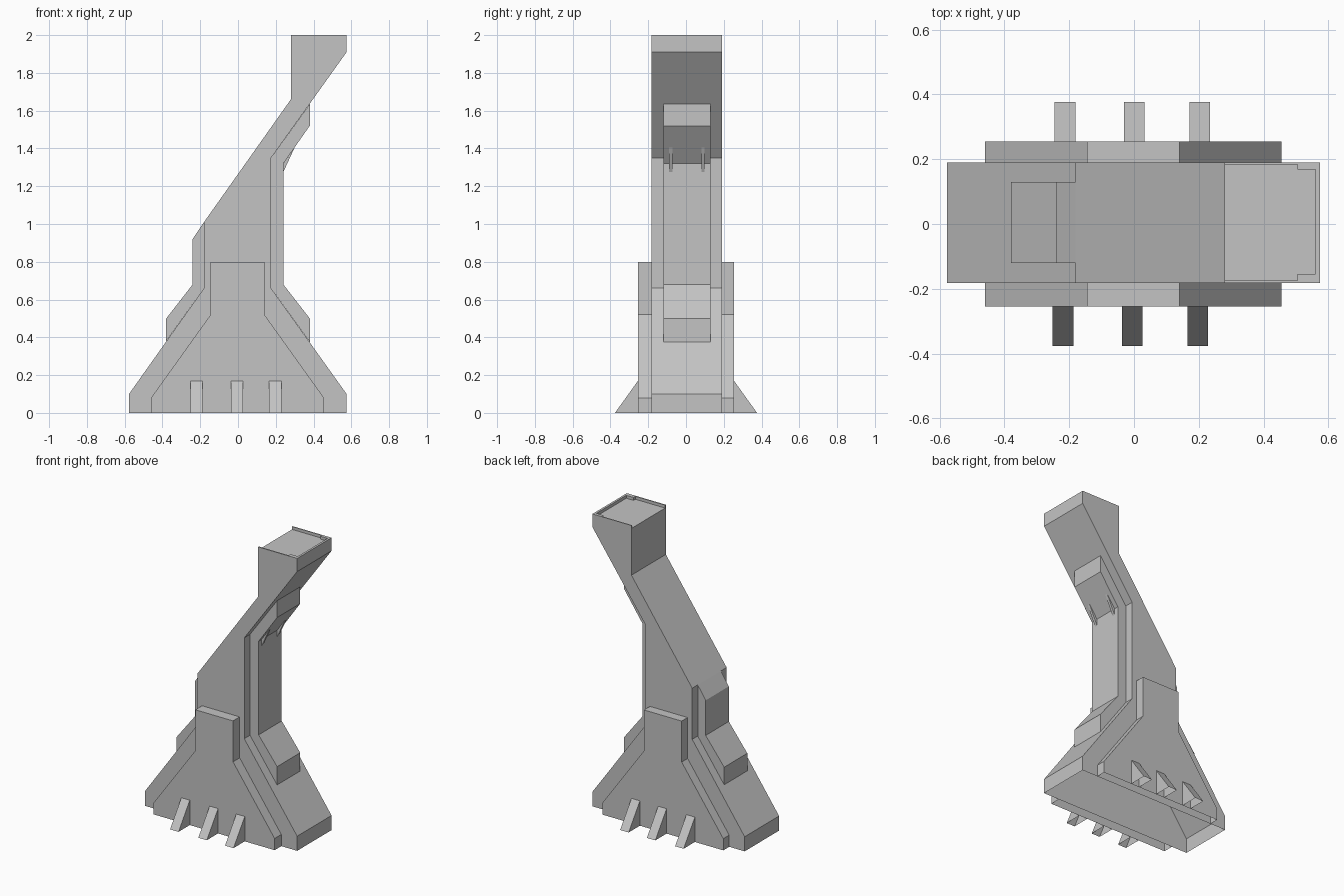
import bpy, bmesh

cube = bpy.data.objects.get("Cube")
if cube:
    bpy.data.objects.remove(cube, do_unlink=True)

grey = bpy.data.materials.new("stone grey")
grey.use_nodes = True
COLOUR = (0.55, 0.55, 0.55, 1)
grey.diffuse_color = COLOUR
grey.node_tree.nodes["Principled BSDF"].inputs["Base Color"].default_value = COLOUR


def extrude(name, profile, lo, hi, axis="y", open_sides=(), open_start=False):
    """Extrude a 2D profile along an axis, leaving the listed sides open."""
    place = {"x": lambda p, t: (t, p[0], p[1]),
             "y": lambda p, t: (p[0], t, p[1]),
             "z": lambda p, t: (p[0], p[1], t)}[axis]
    bm = bmesh.new()
    a = [bm.verts.new(place(p, lo)) for p in profile]
    b = [bm.verts.new(place(p, hi)) for p in profile]
    start = bm.faces.new(a)
    bm.faces.new(b[::-1])
    n = len(profile)
    sides = [bm.faces.new((a[i], b[i], b[(i + 1) % n], a[(i + 1) % n])) for i in range(n)]
    bmesh.ops.recalc_face_normals(bm, faces=bm.faces)
    removed = [sides[i] for i in open_sides] + ([start] if open_start else [])
    if removed:
        bmesh.ops.delete(bm, geom=removed, context="FACES_ONLY")
    mesh = bpy.data.meshes.new(name)
    bm.to_mesh(mesh)
    bm.free()
    mesh.materials.append(grey)
    obj = bpy.data.objects.new(name, mesh)
    bpy.context.collection.objects.link(obj)
    return obj


FRONT, BACK, FLOOR, TOP = -0.182, 0.19, 1.98, 2.0

# Leaning hollow pillar on a flared foot, open underneath
extrude("pillar", [(-0.577, 0), (0.575, 0), (0.575, 0.10), (0.175, 0.66), (0.175, 1.35),
                   (0.575, 1.91), (0.575, FLOOR), (0.28, FLOOR), (0.28, 1.66),
                   (-0.18, 1.01), (-0.18, 0.66), (-0.577, 0.10)],
        FRONT, BACK, open_sides=[0])

# Stepped thin rim round three sides of the top
extrude("top_rim", [(0.28, FRONT), (0.575, FRONT), (0.575, BACK), (0.28, BACK),
                    (0.28, BACK - 0.006), (0.505, BACK - 0.006), (0.505, BACK - 0.022),
                    (0.56, BACK - 0.022), (0.56, FRONT + 0.028), (0.505, FRONT + 0.028),
                    (0.505, FRONT + 0.008), (0.28, FRONT + 0.008)],
        FLOOR, TOP, axis="z", open_start=True)

# Raised ribs along both narrow sides
extrude("left_rib", [(0.38, 0.375), (0.38, 0.50), (0.24, 0.68), (0.24, 1.32), (0.38, 1.52),
                     (0.38, 1.635), (0.175, 1.35), (0.175, 0.66)],
        -0.12, 0.13, open_sides=[5, 6, 7])
extrude("right_rib", [(-0.38, 0.38), (-0.38, 0.50), (-0.24, 0.68), (-0.24, 0.92),
                      (-0.18, 1.01), (-0.18, 0.66)],
        -0.12, 0.13, open_sides=[4, 5])

# Small brackets under the overhang
for side, y in (("front", -0.08), ("back", 0.09)):
    extrude(side + "_bracket", [(0.24, 1.275), (0.30, 1.405), (0.24, 1.32)], y - 0.009, y + 0.009)

# Buttress plates and wedge feet on the two broad sides
plate = [(-0.46, 0), (0.455, 0), (0.455, 0.08), (0.14, 0.52), (0.14, 0.80),
         (-0.145, 0.80), (-0.145, 0.52), (-0.46, 0.08)]
for side, sign, wall in (("front", -1, FRONT), ("back", 1, BACK)):
    outer = sign * 0.254
    extrude(side + "_plate", plate, wall, outer, open_sides=[0], open_start=True)
    wedge = [(outer, 0), (sign * 0.376, 0), (outer, 0.17)]
    for i, x in enumerate((-0.216, -0.002, 0.2)):
        shift = x + sign * 0.003
        extrude(f"{side}_wedge_{i + 1}", wedge, shift - 0.032, shift + 0.032,
                axis="x", open_sides=[0, 2])
